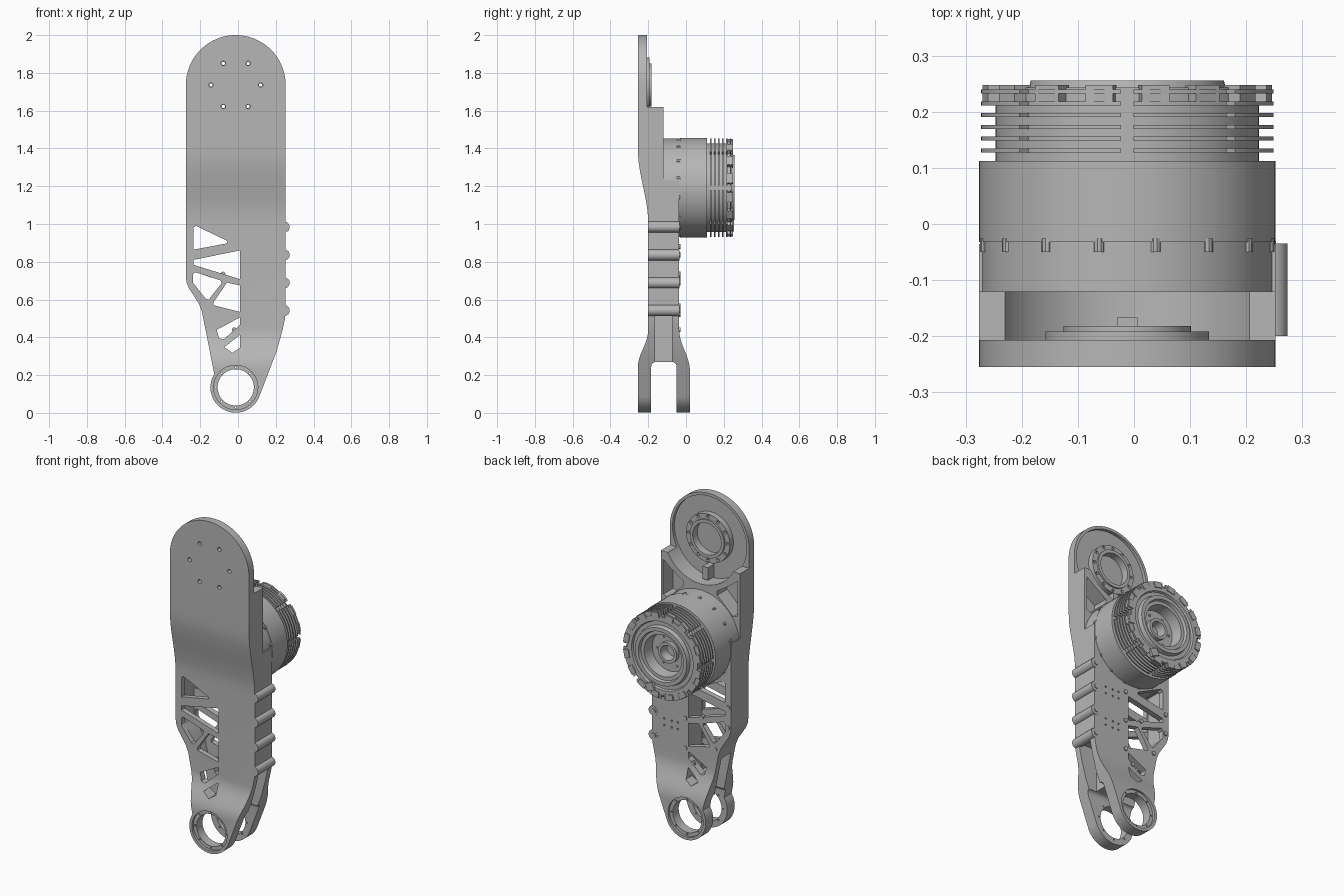
import bpy, bmesh
from math import sin, cos, pi, radians
from mathutils import Vector, Matrix

if "Cube" in bpy.data.objects:
    bpy.data.objects.remove(bpy.data.objects["Cube"])

grey = bpy.data.materials.new("machined_grey")
grey.use_nodes = True
grey.diffuse_color = (0.47, 0.47, 0.47, 1)
grey.node_tree.nodes["Principled BSDF"].inputs["Base Color"].default_value = (0.47, 0.47, 0.47, 1)

CX = -0.012                                  # centre line of the arm
HEAD, MOTOR, EYE = 1.736, 1.192, 0.135       # heights of the three axes
W = 0.264                                    # half width of the arm


def finish(name, bm):
    bmesh.ops.recalc_face_normals(bm, faces=bm.faces)
    mesh = bpy.data.meshes.new(name)
    bm.to_mesh(mesh)
    bm.free()
    mesh.materials.append(grey)
    obj = bpy.data.objects.new(name, mesh)
    bpy.context.collection.objects.link(obj)
    return obj


def arc(x, z, r, a0=0, a1=360, n=48):
    full = a1 - a0 == 360
    steps = n if full else n + 1
    return [(x + r * cos(radians(a0 + (a1 - a0) * i / n)),
             z + r * sin(radians(a0 + (a1 - a0) * i / n))) for i in range(steps)]


def ease(y0, z0, y1, z1, n=10):
    """S-shaped run between two profile points."""
    return [(y0 + (y1 - y0) * (1 - cos(pi * i / n)) / 2, z0 + (z1 - z0) * i / n)
            for i in range(n + 1)]


def prism(name, loops, a, b, axis="y"):
    """Extrude flat outlines from a to b along y (outline x,z) or x (outline y,z)."""
    bm = bmesh.new()
    for pts in loops:
        flat = [(u, a, v) if axis == "y" else (a, u, v) for u, v in pts]
        face = bm.faces.new([bm.verts.new(p) for p in flat])
        out = bmesh.ops.extrude_face_region(bm, geom=[face])
        moved = [g for g in out["geom"] if isinstance(g, bmesh.types.BMVert)]
        shift = Vector((0, b - a, 0)) if axis == "y" else Vector((b - a, 0, 0))
        bmesh.ops.translate(bm, verts=moved, vec=shift)
    return finish(name, bm)


def lathe(name, profile, z, closed=False, steps=72):
    """Turn (radius, y) points around a y axis at height z."""
    bm = bmesh.new()
    vs = [bm.verts.new((CX + r, y, z)) for r, y in profile]
    es = [bm.edges.new(p) for p in zip(vs, vs[1:])]
    if closed:
        es.append(bm.edges.new((vs[-1], vs[0])))
    bmesh.ops.spin(bm, geom=vs + es, cent=(CX, 0, z), axis=(0, 1, 0), angle=2 * pi, steps=steps)
    bmesh.ops.remove_doubles(bm, verts=bm.verts, dist=1e-5)
    return finish(name, bm)


def boxes(name, items):
    """Boxes as (centre, size, turn about y)."""
    bm = bmesh.new()
    for c, s, turn in items:
        m = Matrix.Translation(c) @ Matrix.Rotation(turn, 4, "Y") @ Matrix.Diagonal((*s, 1))
        bmesh.ops.create_cube(bm, size=1, matrix=m)
    return finish(name, bm)


def box(x0, x1, y0, y1, z0, z1):
    return boxes("box_cutter", [(((x0 + x1) / 2, (y0 + y1) / 2, (z0 + z1) / 2),
                                 (x1 - x0, y1 - y0, z1 - z0), 0)])


def cut(obj, tool, mode="DIFFERENCE"):
    mod = obj.modifiers.new("cut", "BOOLEAN")
    mod.operation, mod.solver, mod.object = mode, "EXACT", tool
    bpy.context.view_layer.objects.active = obj
    bpy.ops.object.modifier_apply(modifier=mod.name)
    bpy.data.objects.remove(tool)


def ring_points(z, r, n, start=0):
    return [(CX + r * cos(start + 2 * pi * i / n), z + r * sin(start + 2 * pi * i / n))
            for i in range(n)]


def mirrored(pts):
    return [(2 * CX - x, z) for x, z in pts]


# Arm: front outline crossed with side profile
outline = (arc(CX, HEAD, W, 0, 180)
           + [(-0.276, 0.72), (-0.272, 0.69), (-0.26, 0.66), (-0.208, 0.58), (-0.192, 0.54)]
           + arc(CX, EYE, 0.134, 148, 340)
           + [(0.206, 0.33), (0.236, 0.44), (0.249, 0.5), (0.252, 0.56)])
side = (ease(-0.255, 0.24, -0.2, 0.44) + ease(-0.2, 1.0, -0.255, 1.4)
        + [(-0.255, 2.1), (-0.207, 2.1), (-0.207, 1.62), (-0.12, 1.62), (-0.12, 1.23), (-0.036, 1.23)]
        + ease(-0.036, 0.44, 0.021, 0.22) + [(0.021, -0.1), (-0.255, -0.1)])
arm = prism("arm", [outline], -0.5, 0.5)
cut(arm, prism("side_cutter", [side], -0.5, 0.5, "x"), "INTERSECT")

# Fork slot with rounded top corners
slot = [(-0.184, -0.1), (-0.05, -0.1)] + arc(-0.075, 0.245, 0.025, 0, 90, 6) + arc(-0.159, 0.245, 0.025, 90, 180, 6)
cut(arm, prism("slot_cutter", [slot], -0.5, 0.5, "x"))

# Open grooves between the plates, and the hollow behind the truss
cut(arm, box(0.13, 0.5, -0.165, -0.075, 0.2, 0.53))
cut(arm, box(-0.5, 0.012, -0.165, -0.075, 0.2, 0.5))
hollow = [(-0.243, 0.995), (-0.243, 0.7), (-0.17, 0.57), (-0.15, 0.49), (0.012, 0.49), (0.012, 0.92)]
cut(arm, prism("hollow_cutter", [hollow], -0.17, -0.07))

# Truss windows through both plates
windows = [
    [(-0.236, 0.98), (-0.222, 0.99), (-0.06, 0.912), (-0.056, 0.898), (-0.236, 0.864)],
    [(-0.236, 0.81), (0.01, 0.86), (0.01, 0.708), (-0.236, 0.784)],
    [(-0.238, 0.735), (-0.225, 0.745), (-0.09, 0.7), (-0.088, 0.685), (-0.155, 0.6), (-0.172, 0.605), (-0.238, 0.69)],
    [(-0.058, 0.69), (0.01, 0.675), (0.01, 0.535), (-0.13, 0.57), (-0.13, 0.585)],
    [(-0.113, 0.44), (0.01, 0.505), (0.01, 0.465), (-0.075, 0.39), (-0.1, 0.395)],
    [(-0.072, 0.348), (0.01, 0.412), (0.01, 0.345), (-0.03, 0.318)],
]
cut(arm, prism("window_cutter", windows, -0.4, 0.2))

# Round dish behind the head, and pockets beside it
cut(arm, prism("dish_cutter", [arc(CX, HEAD, 0.247, n=72)], -0.226, 0.2))
pocket = [(0.236, 1.57), (0.236, 1.36), (0.205, 1.35), (0.1, 1.45), (0.1, 1.475), (0.17, 1.52)]
cut(arm, prism("pocket_cutter", [pocket, mirrored(pocket)], -0.215, 0.0))

# Eye bores, counterbores and small holes
cut(arm, prism("eye_cutter", [arc(CX, EYE, 0.096)], -0.4, 0.2))
cut(arm, prism("front_eye_step", [arc(CX, EYE, 0.117)], -0.4, -0.24))
cut(arm, prism("rear_eye_step", [arc(CX, EYE, 0.117)], 0.006, 0.2))
cut(arm, prism("eye_holes", [arc(x, z, 0.005, n=8) for x, z in ring_points(EYE, 0.106, 8)], -0.4, 0.2))
head_holes = [arc(x, z, 0.012, n=16) for x, z in ring_points(HEAD, 0.132, 6)]
cut(arm, prism("head_holes", head_holes, -0.4, 0.0))

# Bearing seat in the dish
seat = lathe("bearing_seat", [(0.146, -0.23), (0.146, -0.192), (0.114, -0.192), (0.114, -0.182),
                              (0.095, -0.182), (0.095, -0.23)], HEAD, True)
cut(seat, prism("seat_holes", [arc(x, z, 0.009, n=12) for x, z in ring_points(HEAD, 0.131, 12)], -0.4, 0.0))
boxes("dish_clip", [((CX, -0.197, 1.535), (0.036, 0.06, 0.075), 0)])

# Bolt tubes along the left wall
tubes = [0.984, 0.836, 0.688, 0.542]
prism("bolt_tubes", [arc(0.245, z, 0.029, n=24) for z in tubes], -0.2, -0.035)

# Screw heads on the rear plate
screws = [(0.24, z) for z in tubes] + [(-0.255, 0.84), (-0.255, 0.72), (0.03, 0.88), (0.03, 0.7),
                                       (0.03, 0.52), (-0.17, 0.565), (-0.08, 0.735), (-0.02, 0.44)]
prism("rear_screws", [arc(x, z, 0.013, n=12) for x, z in screws], -0.05, -0.03)
cut(arm, prism("rear_holes", [arc(x, z, 0.006, n=8) for x in (0.08, 0.12, 0.17)
                              for z in (0.62, 0.66, 0.82, 0.86)], -0.05, 0.1))

# Motor: mount, housing, core and dished end
lathe("motor_mount", [(0, -0.13), (0.261, -0.13), (0.261, -0.03), (0, -0.03)], MOTOR)
lathe("motor_housing", [(0, -0.032), (W, -0.032), (W, 0.112), (0.235, 0.112), (0.235, 0.243),
                        (0.205, 0.243), (0.2, 0.232), (0.178, 0.232), (0.172, 0.256), (0.15, 0.256),
                        (0.145, 0.238), (0.125, 0.238), (0.118, 0.17), (0.062, 0.17), (0.062, 0.195),
                        (0.045, 0.195), (0.04, 0.14), (0, 0.14)], MOTOR)
prism("motor_face_screws", [arc(x, z, 0.008, n=10) for x, z in ring_points(MOTOR, 0.09, 6)], 0.165, 0.176)
prism("mount_screws", [arc(x, z, 0.01, n=10) for x, z in ring_points(MOTOR, 0.257, 16, pi / 16)], -0.05, -0.026)

# Cooling fins, split by radial gaps
gaps = [pi / 4 * i for i in range(8)]
for i in range(6):
    y = 0.131 + 0.021 * i
    fin = lathe("cooling_fin", [(0.225, y - 0.0035), (0.261, y - 0.0035), (0.261, y + 0.0035), (0.225, y + 0.0035)],
                MOTOR, True)
    cut(fin, boxes("gap_cutter", [((CX + 0.26 * cos(a), y, MOTOR + 0.26 * sin(a)), (0.046, 0.05, 0.022), -a)
                                  for a in gaps]))

# Crown lugs around the motor end
boxes("crown_lugs", [((CX + 0.241 * cos(a), 0.233, MOTOR + 0.241 * sin(a)), (0.034, 0.03, 0.05), -a)
                     for a in [2 * pi * (i + 0.5) / 16 for i in range(16)]])
boxes("motor_connector", [((0.065, 0.24, 0.99), (0.05, 0.03, 0.045), 0.38)])

# Smooth curved walls, keep edges sharp
bpy.ops.object.select_all(action="DESELECT")
for obj in bpy.context.collection.objects:
    if obj.type == "MESH" and grey.name in obj.data.materials:
        obj.select_set(True)
        bpy.context.view_layer.objects.active = obj
bpy.ops.object.shade_smooth_by_angle(angle=radians(30))
